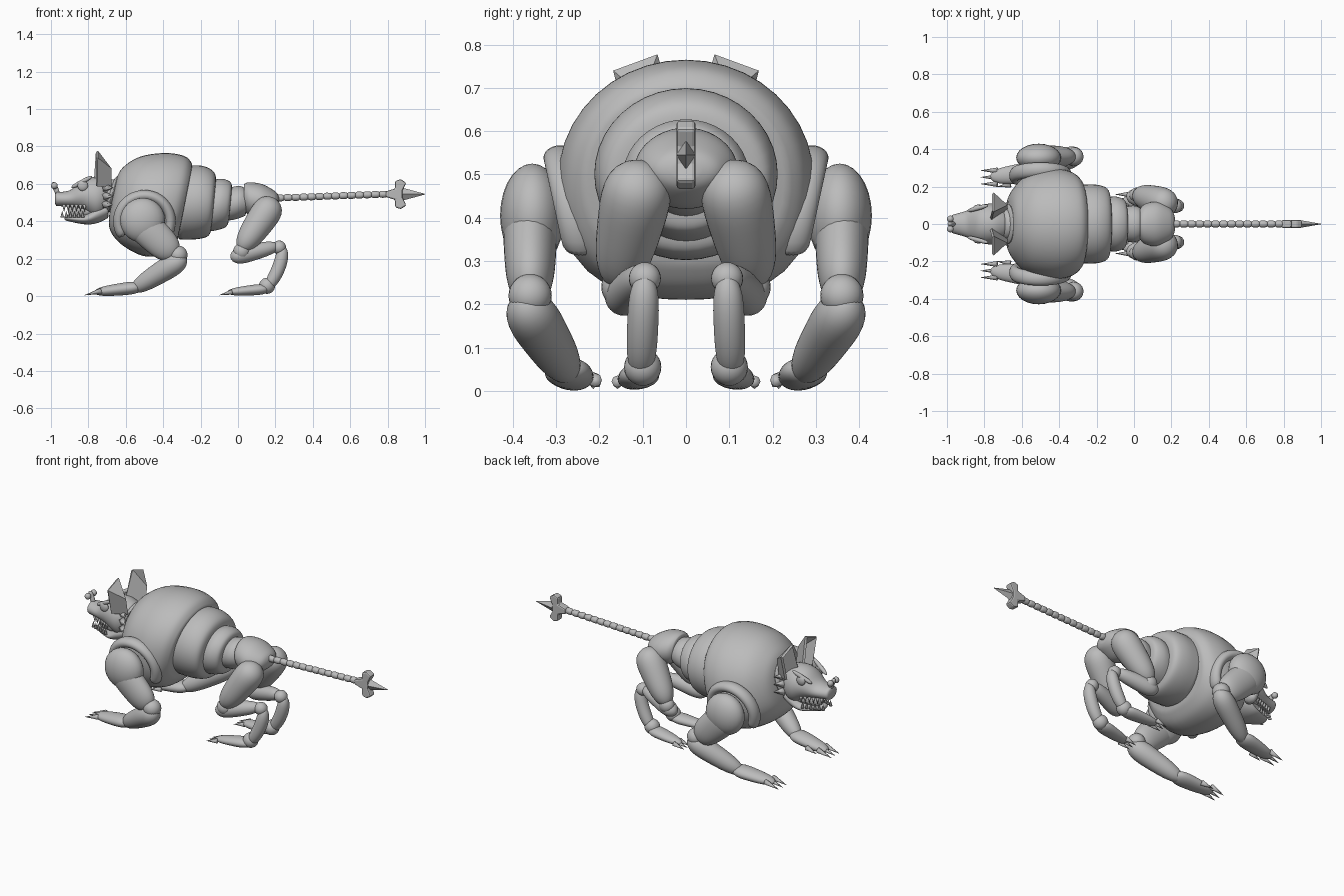
import bpy
import bmesh
from math import sin, cos, pi
from mathutils import Vector

cube = bpy.data.objects.get("Cube")
if cube:
    bpy.data.objects.remove(cube)

GREY = (.5, .5, .5, 1)
grey = bpy.data.materials.new("plain_grey")
grey.use_nodes = True
grey.diffuse_color = GREY
grey.node_tree.nodes["Principled BSDF"].inputs["Base Color"].default_value = GREY


def finish(name, bm, smooth=True, subdivide=False):
    bmesh.ops.recalc_face_normals(bm, faces=bm.faces)
    mesh = bpy.data.meshes.new(name)
    bm.to_mesh(mesh)
    bm.free()
    mesh.materials.append(grey)
    for face in mesh.polygons:
        face.use_smooth = smooth
    obj = bpy.data.objects.new(name, mesh)
    bpy.context.collection.objects.link(obj)
    if subdivide:
        obj.modifiers.new("smooth", "SUBSURF")
    return obj


def skin(name, rings, low_power=2):
    """Join rings given as (centre, side vector, up vector); low_power squares the underside."""
    sides = 20
    bm = bmesh.new()
    loops = []
    for centre, side, up in rings:
        loop = []
        for i in range(sides):
            angle = 2 * pi * i / sides
            across, rise = cos(angle), sin(angle)
            power = low_power if rise < 0 else 2
            reach = (abs(across) ** power + abs(rise) ** power) ** (-1 / power)
            loop.append(bm.verts.new(centre + (side * across + up * rise) * reach))
        loops.append(loop)
    for this_loop, next_loop in zip(loops, loops[1:]):
        for i in range(sides):
            bm.faces.new((this_loop[i - 1], this_loop[i], next_loop[i], next_loop[i - 1]))
    bm.faces.new(loops[0])
    bm.faces.new(loops[-1])
    return finish(name, bm, subdivide=True)


def loft(name, sections, lean=0, low_power=2):
    """Smooth shell through sections: x, z, half height, half width."""
    keys = [Vector(section) for section in sections]
    keys = [keys[0]] + keys + [keys[-1]]
    steps = 4
    samples = []
    for before, start, end, after in zip(keys, keys[1:], keys[2:], keys[3:]):
        for i in range(steps):
            t = i / steps
            leave = (end - before) * t * (1 - t) ** 2
            arrive = (after - start) * t * t * (1 - t)
            samples.append(start.lerp(end, t * t * (3 - 2 * t)) + (leave - arrive) / 2)
    samples.append(keys[-1])
    rings = [(Vector((x, 0, z)), Vector((0, width, 0)), Vector((lean * height, 0, height)))
             for x, z, height, width in samples]
    return skin(name, rings, low_power)


def limb(name, start, end, start_radius, end_radius, s=1, bow=0, wide=1):
    """Rounded, tapered segment; bow pushes its middle along x."""
    start, end = Vector(start), Vector(end)
    start.y *= s
    end.y *= s
    axis = (end - start).normalized()
    up = axis.cross(Vector((0, 1, 0))).normalized()
    side = up.cross(axis) * wide
    count = 10
    rings = []
    for i in range(count + 1):
        t = (1 - cos(pi * i / count)) / 2
        cap = max(.1, (1 - abs(2 * t - 1) ** 4) ** .5)
        radius = (start_radius + (end_radius - start_radius) * t) * cap
        centre = start.lerp(end, t) + Vector((bow * sin(pi * t), 0, 0))
        rings.append((centre, side * radius, up * radius))
    return skin(name, rings)


def ball(name, centre, radius, s=1, squash=1):
    bm = bmesh.new()
    bmesh.ops.create_uvsphere(bm, u_segments=24, v_segments=14, radius=radius)
    x, y, z = centre
    bmesh.ops.scale(bm, verts=bm.verts, vec=(1, squash, 1))
    bmesh.ops.translate(bm, verts=bm.verts, vec=(x, y * s, z))
    return finish(name, bm)


def spike(name, base, tip, radius, sides=8, smooth=True):
    bm = bmesh.new()
    base, tip = Vector(base), Vector(tip)
    axis = tip - base
    bmesh.ops.create_cone(bm, cap_ends=True, segments=sides, radius1=radius,
                          radius2=radius / 20, depth=axis.length)
    turn = axis.to_track_quat("Z", "Y")
    for vert in bm.verts:
        vert.co = turn @ vert.co + (base + tip) / 2
    return finish(name, bm, smooth)


def ear(name, s):
    """Cupped sheet: three base points, then three rim points."""
    bm = bmesh.new()
    points = [(-.77, .03, .62), (-.69, .08, .58), (-.76, .12, .59),
              (-.76, .07, .77), (-.69, .1, .68), (-.76, .16, .735)]
    inner, ridge, outer, inner_tip, ridge_tip, outer_tip = [
        bm.verts.new((x, y * s, z)) for x, y, z in points]
    bm.faces.new((inner, ridge, ridge_tip, inner_tip))
    bm.faces.new((ridge, outer, outer_tip, ridge_tip))
    bm.faces.new((inner_tip, ridge_tip, outer_tip))
    sheet = finish(name, bm, smooth=False)
    sheet.modifiers.new("thickness", "SOLIDIFY").thickness = .014


def shoulder_rim(name, s):
    """Arched collar around the top of the shoulder."""
    rings = []
    count = 16
    for i in range(count + 1):
        angle = pi * (1.4 * i / count - .2)
        out = Vector((cos(angle), 0, sin(angle)))
        centre = Vector((-.5, s * (.26 + .03 * sin(angle)), .4)) + out * .14
        rings.append((centre, Vector((0, .04, 0)), out * .03))
    skin(name, rings)


# Body shells, from chest to hips
loft("torso", [(-.67, .53, .1, .09), (-.65, .52, .17, .17), (-.57, .51, .24, .26),
               (-.44, .49, .28, .3), (-.33, .49, .26, .28), (-.28, .5, .2, .23)], .2, 2.8)
loft("belly", [(-.31, .5, .2, .21), (-.21, .5, .2, .215), (-.14, .49, .17, .19),
               (-.13, .48, .1, .12)], .1)
loft("waist", [(-.16, .48, .14, .14), (-.1, .49, .14, .15), (-.05, .49, .12, .13),
               (-.04, .49, .08, .09)], .1)
loft("loin", [(-.06, .49, .09, .09), (0, .5, .09, .1), (.05, .5, .07, .08)], .1)
loft("hips", [(.03, .53, .07, .08), (.06, .52, .09, .11), (.13, .51, .09, .12),
              (.2, .51, .05, .08), (.22, .51, .02, .03)])
loft("neck", [(-.72, .54, .08, .08), (-.62, .54, .1, .1)], .3)
loft("collar", [(-.69, .54, .08, .09), (-.675, .54, .105, .11), (-.66, .54, .08, .09)], .3)

# Head with open jaw
loft("skull", [(-.68, .54, .07, .07), (-.75, .525, .115, .11), (-.83, .54, .085, .1),
               (-.9, .52, .045, .07), (-.98, .52, .038, .048)])
loft("lower_jaw", [(-.69, .46, .04, .07), (-.75, .44, .05, .09), (-.82, .41, .027, .08),
                   (-.93, .42, .015, .035)])
loft("mouth_lining", [(-.74, .46, .04, .08), (-.91, .45, .04, .03)])
limb("nose_bone_shaft", (-.96, 0, .54), (-.99, 0, .61), .014, .014)

for s, side in ((-1, "left_"), (1, "right_")):
    # Face details
    ear(side + "ear", s)
    ball(side + "nose_bone_knob", (-.982, .027, .59), .018, s)
    ball(side + "eye", (-.83, .09, .59), .028, s, .5)
    limb(side + "brow", (-.89, .07, .58), (-.78, .1, .64), .012, .012, s)
    for i in range(6):
        x, y = -.82 - i * .022, s * (.075 - i * .008)
        spike(side + "upper_tooth", (x, y, .49), (x, y, .45), .01)
        spike(side + "lower_tooth", (x - .01, y, .42), (x - .01, y, .455), .01)
    for i in range(3):
        z = .58 - i * .045
        spike(side + "cheek_tuft", (-.71, s * .08, z), (-.67, s * .12, z), .025, 5)

    # Shoulder, arm and hand
    shoulder_rim(side + "shoulder_rim", s)
    ball(side + "shoulder", (-.51, .355, .405), .12, s, .62)
    limb(side + "upper_arm", (-.56, .36, .43), (-.33, .36, .21), .1, .08, s, wide=.68)
    ball(side + "elbow", (-.32, .36, .22), .05, s)
    limb(side + "forearm", (-.28, .38, .21), (-.57, .265, .03), .07, .045, s)
    limb(side + "hand", (-.51, .28, .05), (-.77, .25, .02), .04, .025, s, wide=1.6)
    spike(side + "thumb_claw", (-.66, s * .21, .025), (-.73, s * .2, .01), .016)

    # Thigh, shin, hock and foot
    limb(side + "thigh", (.2, .1, .52), (.01, .16, .24), .094, .06, s)
    ball(side + "knee", (.02, .155, .24), .045, s, .9)
    limb(side + "shin", (-.04, .155, .205), (.22, .095, .27), .054, .036, s)
    ball(side + "hock", (.22, .095, .26), .037, s)
    limb(side + "lower_leg", (.245, .095, .27), (.15, .105, .03), .037, .036, s, bow=.02)
    ball(side + "ankle", (.155, .1, .055), .043, s)
    limb(side + "foot", (.17, .1, .04), (-.06, .13, .02), .034, .02, s, wide=1.6)

    # Three claws on each hand and foot
    for spread in (-1, 0, 1):
        y = s * (.25 + spread * .036)
        spike(side + "hand_claw", (-.73, y, .028), (-.82, y, .005), .016)
        y = s * (.13 + spread * .028)
        spike(side + "foot_claw", (-.03, y, .022), (-.1, y, .005), .014)

# Beaded tail
for i in range(14):
    x, z = .2 + i * .0425, .525 + i * .0015
    limb("tail_bead", (x, 0, z), (x + .05, 0, z), .02, .018)

# Bone-shaped tail end, extruded from a flat outline
half = [(.79, .015), (.84, .03), (.84, .07), (.87, .08), (.9, .06), (.88, .02)]
outline = half + [(x, -height) for x, height in reversed(half)]
bm = bmesh.new()
face = bm.faces.new([bm.verts.new((x, -.022, .545 + height)) for x, height in outline])
grown = bmesh.ops.extrude_face_region(bm, geom=[face])["geom"]
bmesh.ops.translate(bm, verts=[part for part in grown if isinstance(part, bmesh.types.BMVert)],
                    vec=(0, .044, 0))
bone = finish("tail_bone", bm, smooth=False)
bevel = bone.modifiers.new("soft_edge", "BEVEL")
bevel.width = .008
bevel.segments = 2
point = spike("tail_point", (.88, 0, .545), (1, 0, .545), .034, 4, False)
for vert in point.data.vertices:
    vert.co.y *= .65
